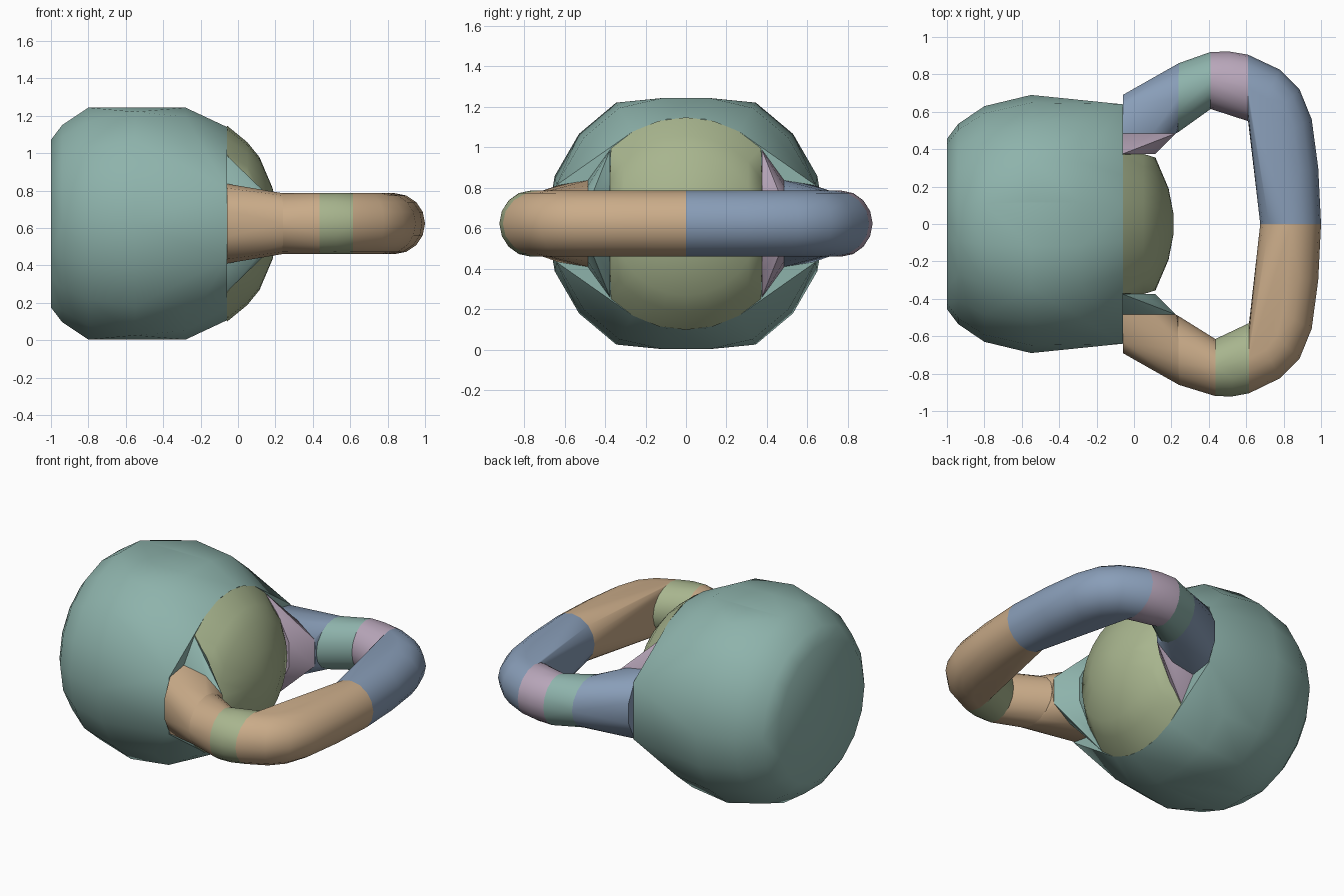
import bpy, bmesh, math

if "Cube" in bpy.data.objects:
    bpy.data.objects.remove(bpy.data.objects["Cube"], do_unlink=True)

MID = 0.623   # height of the centre axis
CUT = -0.06   # where the body ends and the dome starts


def material(name, rgb):
    m = bpy.data.materials.new(name)
    m.use_nodes = True
    m.diffuse_color = (*rgb, 1)
    m.node_tree.nodes["Principled BSDF"].inputs["Base Color"].default_value = (*rgb, 1)
    return m


teal = material("teal", (0.27, 0.45, 0.41))
tan = material("tan", (0.59, 0.41, 0.25))
green = material("sage_green", (0.39, 0.46, 0.27))
pink = material("mauve", (0.49, 0.39, 0.50))
blue = material("slate_blue", (0.25, 0.34, 0.48))


def hull(name, points, mat, side=1):
    """Convex solid around points whose heights are relative to MID."""
    bm = bmesh.new()
    for x, y, z in points:
        bm.verts.new((x, y * side, z + MID))
    bmesh.ops.remove_doubles(bm, verts=bm.verts[:], dist=0.001)
    res = bmesh.ops.convex_hull(bm, input=bm.verts[:])
    spare = {g for g in res["geom_interior"] + res["geom_unused"]
             if isinstance(g, bmesh.types.BMVert)}
    bmesh.ops.delete(bm, geom=list(spare), context="VERTS")
    bmesh.ops.recalc_face_normals(bm, faces=bm.faces[:])
    me = bpy.data.meshes.new(name)
    bm.to_mesh(me)
    bm.free()
    me.materials.append(mat)
    ob = bpy.data.objects.new(name, me)
    bpy.context.collection.objects.link(ob)
    bpy.ops.object.select_all(action="DESELECT")
    ob.select_set(True)
    bpy.context.view_layer.objects.active = ob
    bpy.ops.object.shade_smooth_by_angle(angle=math.radians(38))
    return ob


def lathe(profile, sides, offset, ymax, zmax):
    """Rings around the x axis, clipped flat in y and z."""
    pts = []
    for x, r in profile:
        for i in range(sides):
            a = 2 * math.pi * (i + offset) / sides
            y, z = r * math.sin(a), r * math.cos(a)
            pts.append((x, max(-ymax, min(ymax, y)), max(-zmax, min(zmax, z))))
    return pts


def ring(outer, inner, half=0.163, sides=16):
    """Upright oval section spanning two plan points."""
    pts = []
    for i in range(sides):
        a = 2 * math.pi * i / sides
        t = 0.5 + 0.5 * math.cos(a)
        pts.append((inner[0] + (outer[0] - inner[0]) * t,
                    inner[1] + (outer[1] - inner[1]) * t, half * math.sin(a)))
    return pts


def both(points):
    """Repeat points above and below the centre axis."""
    return points + [(x, y, -z) for x, y, z in points]


# Round body with flats above and below, flaring towards the handle roots
body = lathe([(-1, 0.455), (-0.94, 0.535), (-0.8, 0.63), (-0.55, 0.69),
              (-0.28, 0.66), (CUT, 0.525)], 18, 0.5, 1, 0.62)
body += both([(CUT, 0.64, 0.19), (CUT, -0.64, 0.19)])
hull("body", body, teal)

# Dome between the handle roots
dome = lathe([(CUT, 0.525), (0.05, 0.435), (0.115, 0.355), (0.185, 0.19),
              (0.212, 0.05)], 24, 0, 0.375, 1)
hull("dome", dome, green)

# Handle: the two sides share shapes but differ in cuts and colours
sides = [
    ("left", 1, 0.41, 0.61, 0.55, (pink, blue, teal, pink, blue)),
    ("right", -1, 0.435, 0.615, 0.53, (teal, tan, tan, green, tan)),
]
for label, s, c1, c2, in2, (m_web, m_root, m_neck, m_bend, m_grip) in sides:
    neck = ring((0.24, 0.86), (0.235, 0.49))
    bend = ring((c1, 0.92), (c1, 0.615))
    grip = ring((c2, 0.905), (c2, in2))

    web = both([(CUT, 0.375, 0.365), (0.03, 0.375, 0.25), (0.115, 0.375, 0.08),
                (CUT, 0.485, 0.213), (0.1, 0.485, 0.185), (0.225, 0.485, 0.09)])
    hull(label + "_web", web, m_web, s)

    root = both([(CUT, 0.485, 0.213), (CUT, 0.63, 0.19), (CUT, 0.69, 0.07),
                 (0.1, 0.485, 0.185), (0.225, 0.485, 0.09)])
    hull(label + "_handle_root", root + neck, m_root, s)

    hull(label + "_handle_neck", neck + bend, m_neck, s)
    middle = ring((0.5 * (c1 + c2), 0.922), (0.5 * (c1 + c2), 0.6))
    hull(label + "_handle_bend", bend + middle + grip, m_bend, s)

    # Grip half, bulging outwards around the corner
    grip_pts = grip + ring((0.78, 0.825), (0.63, 0.52)) + ring((0.885, 0.72), (0.64, 0.48))
    grip_pts += ring((0.95, 0.56), (0.64, 0.4)) + ring((0.985, 0.3), (0.655, 0.25))
    hull(label + "_grip", grip_pts + ring((1, 0), (0.675, 0)), m_grip, s)
